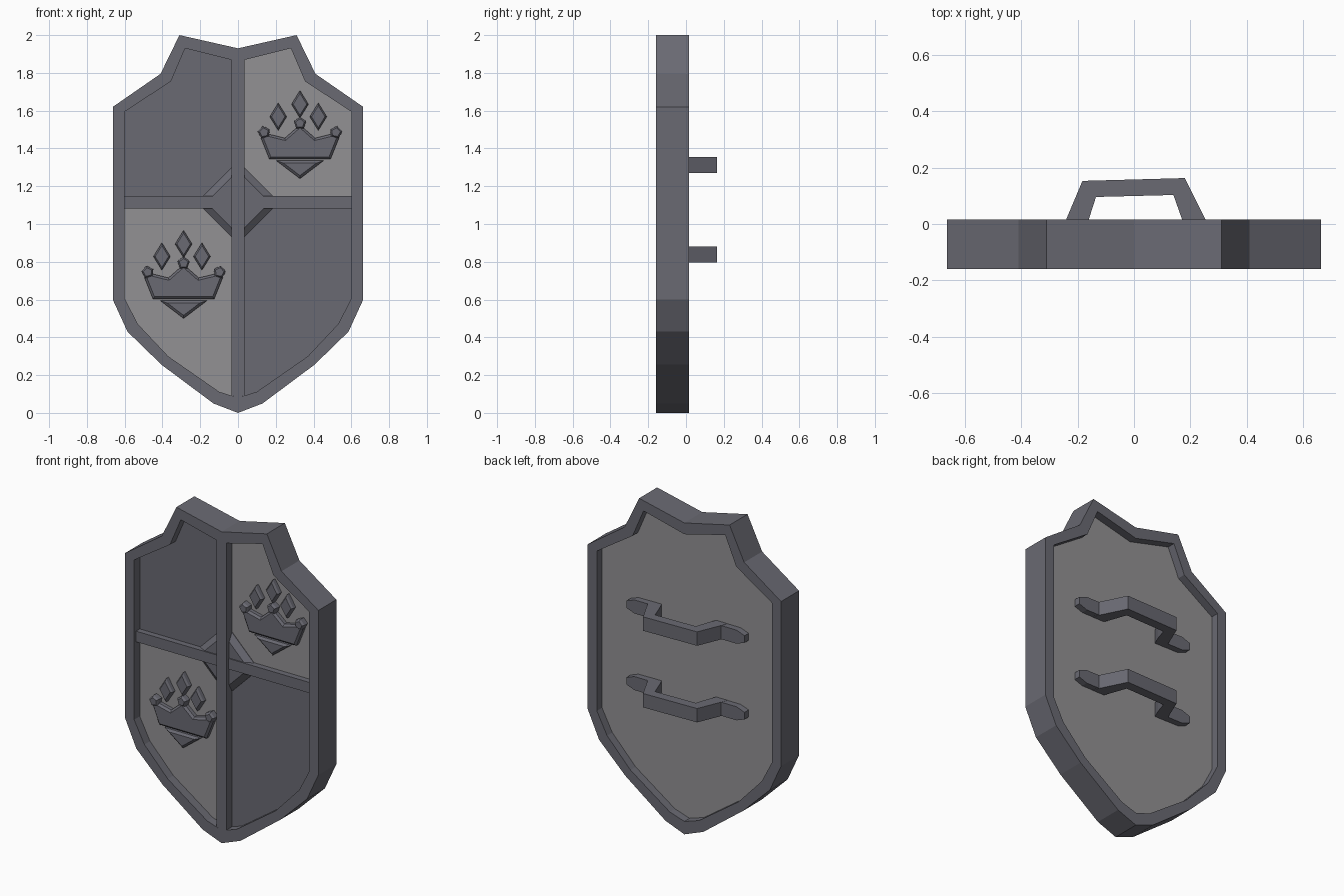
import bpy, bmesh, math

if "Cube" in bpy.data.objects:
    bpy.data.objects.remove(bpy.data.objects["Cube"])


def material(name, rgb):
    m = bpy.data.materials.new(name)
    m.diffuse_color = (*rgb, 1)
    m.use_nodes = True
    m.node_tree.nodes["Principled BSDF"].inputs["Base Color"].default_value = m.diffuse_color
    return m


DARK = material("dark steel", (0.143, 0.143, 0.170))
LIGHT = material("light grey", (0.29, 0.285, 0.295))


def finish(name, bm, mats):
    bmesh.ops.recalc_face_normals(bm, faces=bm.faces[:])
    me = bpy.data.meshes.new(name)
    bm.to_mesh(me)
    bm.free()
    for m in mats:
        me.materials.append(m)
    ob = bpy.data.objects.new(name, me)
    bpy.context.collection.objects.link(ob)
    return ob


def prism_bm(a, b):
    """Solid from a closed 3D loop a and its matching loop b; returns mesh and end face b."""
    bm = bmesh.new()
    va = [bm.verts.new(p) for p in a]
    vb = [bm.verts.new(p) for p in b]
    n = len(va)
    bm.faces.new(va)
    cap = bm.faces.new(vb[::-1])
    for i in range(n):
        j = (i + 1) % n
        bm.faces.new((va[i], vb[i], vb[j], va[j]))
    bmesh.ops.recalc_face_normals(bm, faces=bm.faces[:])
    return bm, cap


def plate(name, pts, back, front, bevel=0.0, drop=0.0, mats=(DARK,)):
    """Front-facing plate from an (x, z) outline, with an optional bevelled front."""
    bm, cap = prism_bm([(x, back, z) for x, z in pts],
                       [(x, front + drop, z) for x, z in pts])
    if bevel:
        bmesh.ops.inset_region(bm, faces=[cap], thickness=bevel, use_even_offset=True)
        for v in cap.verts:
            v.co.y = front
    return finish(name, bm, mats)


def mirrored(half):
    """Close a right half outline, starting and ending on x = 0."""
    return half + [(-x, z) for x, z in half[-2:0:-1]]


FRONT, BACK = -0.16, 0.016
PANEL_F, PANEL_B = -0.105, -0.035
MID = 1.114

outer = mirrored([(0, 1.93), (.31, 2.0), (.41, 1.795), (.663, 1.62), (.663, .6),
                  (.585, .43), (.405, .255), (.13, .05), (0, 0)])
inner = mirrored([(0, 1.86), (.28, 1.93), (.355, 1.755), (.6, 1.595), (.6, .605),
                  (.53, .47), (.37, .3), (.10, .112), (0, .08)])

# Rim
bm = bmesh.new()
rings = [[bm.verts.new((x, y, z)) for x, z in pts]
         for pts, y in ((outer, FRONT), (outer, BACK), (inner, BACK), (inner, FRONT))]
n = len(outer)
for k in range(4):
    p, q = rings[k], rings[(k + 1) % 4]
    for i in range(n):
        j = (i + 1) % n
        bm.faces.new((p[i], p[j], q[j], q[i]))
finish("rim", bm, [DARK])

# Quartered panel, light behind, dark in two opposite front quarters
bm, _ = prism_bm([(x, PANEL_B, z) for x, z in inner], [(x, PANEL_F, z) for x, z in inner])
for co, no in (((0, 0, 0), (1, 0, 0)), ((0, 0, MID), (0, 0, 1))):
    bmesh.ops.bisect_plane(bm, geom=bm.verts[:] + bm.edges[:] + bm.faces[:],
                           plane_co=co, plane_no=no)
for f in bm.faces:
    c = f.calc_center_median()
    if abs(c.y - PANEL_F) < 1e-4 and c.x * (c.z - MID) < 0:
        f.material_index = 1
finish("panel", bm, [LIGHT, DARK])

# Cross bars and centre boss
plate("vertical_bar", mirrored([(0, 1.86), (.034, 1.869), (.034, .091), (0, .08)]),
      PANEL_F + .01, FRONT)
plate("horizontal_bar", [(-.6, MID - .033), (.6, MID - .033), (.6, MID + .033), (-.6, MID + .033)],
      PANEL_F + .01, -0.142)
plate("centre_boss", [(0, MID - .217), (.217, MID), (0, MID + .217), (-.217, MID)],
      PANEL_F + .01, -0.135, bevel=.035, drop=.027)

# Crown emblems
for tag, cx, dz in (("upper", .328, 0), ("lower", -.288, -.74)):
    def emblem(name, pts, front=-0.14, bevel=.008, drop=.012):
        plate(f"{tag}_{name}", [(cx + x, z + dz) for x, z in pts],
              PANEL_F + .01, front, bevel, drop)

    emblem("crown_band", mirrored([(0, 1.525), (.08, 1.455), (.175, 1.478), (.208, 1.458),
                                   (.162, 1.343), (0, 1.343)]), bevel=.012)
    emblem("crown_point", [(-.125, 1.335), (.125, 1.335), (0, 1.24)], bevel=.013)
    for x, z, turn in ((-.19, 1.485, .2), (0, 1.533, 0), (.19, 1.485, -.2)):
        emblem("crown_knob", [(x + .034 * math.cos(turn + math.pi / 2 + k * math.tau / 5),
                               z + .034 * math.sin(turn + math.pi / 2 + k * math.tau / 5))
                              for k in range(5)], front=-0.148)
    for x, z in ((-.115, 1.568), (0, 1.634), (.097, 1.568)):
        emblem("crown_gem", [(x, z - .073), (x + .045, z), (x, z + .073), (x - .045, z)])

# Back handles with flat feet
bow = [(-.263, -.04), (-.24, .018), (-.183, .153), (.18, .163), (.253, .018), (.28, -.04),
       (.193, -.04), (.17, .018), (.14, .103), (-.135, .096), (-.16, .018), (-.185, -.04)]
for zc in (1.313, .838):
    bm, _ = prism_bm([(x, y, zc - .043) for x, y in bow], [(x, y, zc + .043) for x, y in bow])
    finish("handle", bm, [DARK])
    for s in (-1, 1):
        plate("handle_foot", [(s * x, zc + z) for x, z in
                              ((.2, -.042), (.35, -.042), (.405, -.022),
                               (.405, .022), (.35, .042), (.2, .042))],
              .005, PANEL_B - .005)
